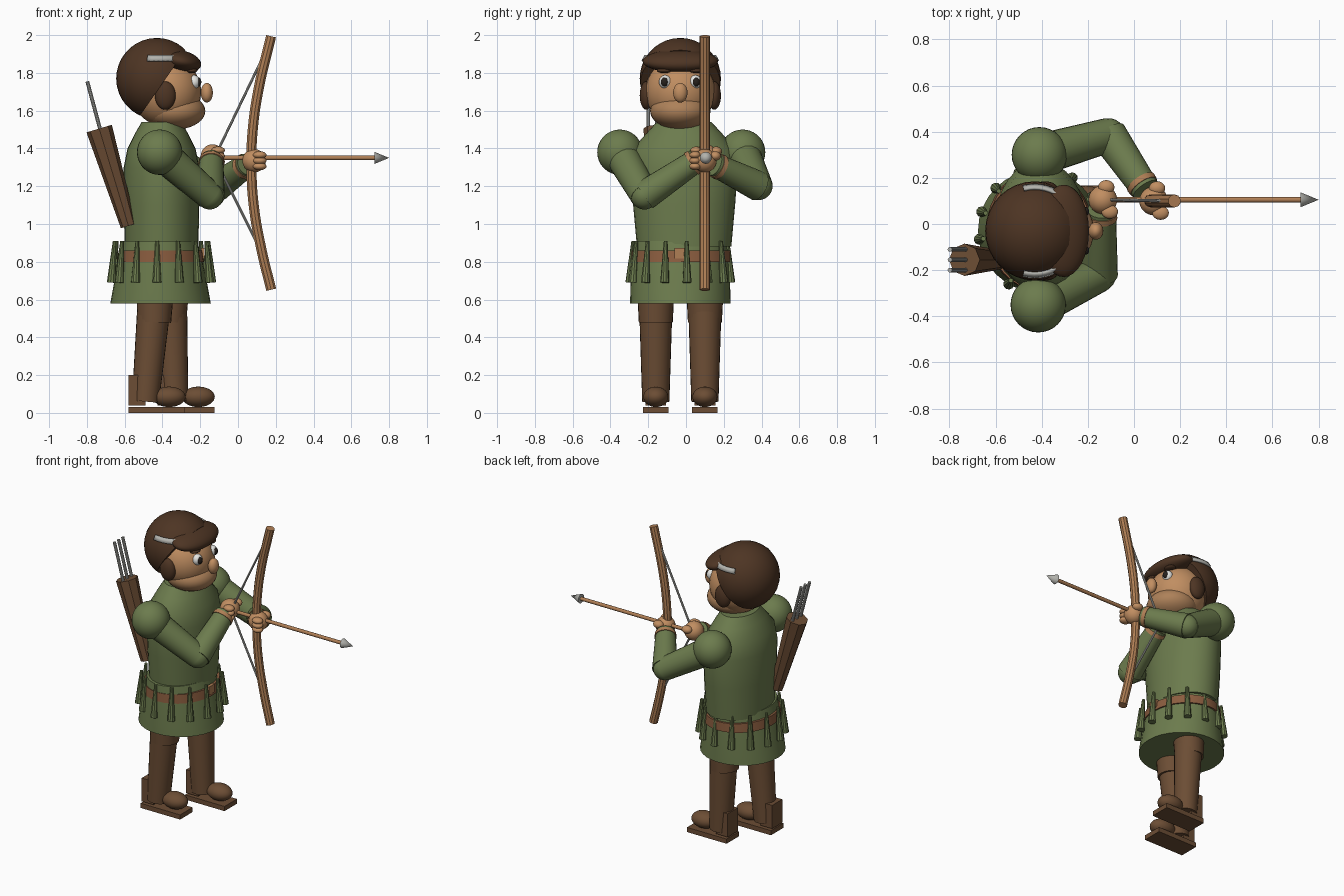
import bpy, bmesh
from math import pi, sin, cos, radians
from mathutils import Vector, Matrix

if "Cube" in bpy.data.objects:
    bpy.data.objects.remove(bpy.data.objects["Cube"])

made = []


def material(name, r, g, b):
    m = bpy.data.materials.new(name)
    m.use_nodes = True
    m.diffuse_color = (r, g, b, 1)
    node = next(n for n in m.node_tree.nodes if n.type == 'BSDF_PRINCIPLED')
    node.inputs["Base Color"].default_value = (r, g, b, 1)
    return m


green = material("tunic green", .15, .2, .075)
brown = material("leather brown", .15, .075, .035)
dark = material("hair brown", .075, .035, .017)
skin = material("skin", .53, .27, .12)
stubble = material("stubble skin", .42, .22, .1)
wood = material("wood", .43, .21, .09)
grey = material("pale grey", .45, .45, .42)
white = material("eye white", .85, .85, .82)
black = material("pupil black", .02, .015, .012)
belt_tan = material("belt tan", .26, .11, .05)


def finish(name, bm, mat):
    bmesh.ops.recalc_face_normals(bm, faces=bm.faces)
    me = bpy.data.meshes.new(name)
    bm.to_mesh(me)
    bm.free()
    me.materials.append(mat)
    ob = bpy.data.objects.new(name, me)
    bpy.context.collection.objects.link(ob)
    made.append(ob)
    return ob


def ball(name, pos, size, mat, tilt=0, cut=None):
    """Ellipsoid, optionally tilted about y and cut by a plane."""
    size = size if isinstance(size, tuple) else (size,) * 3
    bm = bmesh.new()
    bmesh.ops.create_uvsphere(bm, u_segments=32, v_segments=18, radius=1)
    bm.transform(Matrix.Translation(pos) @ Matrix.Rotation(tilt, 4, 'Y')
                 @ Matrix.Diagonal((*size, 1)))
    if cut:
        bmesh.ops.bisect_plane(bm, geom=bm.verts[:] + bm.edges[:] + bm.faces[:],
                               plane_co=cut[0], plane_no=cut[1], clear_outer=True)
        bmesh.ops.holes_fill(bm, edges=[e for e in bm.edges if e.is_boundary])
    return finish(name, bm, mat)


def tube(name, a, b, r1, r2, mat, sides=24):
    """Capped, tapered cylinder from a to b."""
    a, b = Vector(a), Vector(b)
    bm = bmesh.new()
    bmesh.ops.create_cone(bm, cap_ends=True, segments=sides, radius1=r1, radius2=r2,
                          depth=(b - a).length)
    turn = (b - a).to_track_quat('Z', 'Y').to_matrix().to_4x4()
    bm.transform(Matrix.Translation((a + b) / 2) @ turn)
    return finish(name, bm, mat)


def box(name, pos, size, mat):
    bm = bmesh.new()
    bmesh.ops.create_cube(bm, size=1)
    bm.transform(Matrix.Translation(pos) @ Matrix.Diagonal((*size, 1)))
    return finish(name, bm, mat)


def loft(name, rings, cx, cy, mat, sides=32):
    """Stack of ellipses given as (z, radius x, radius y)."""
    bm = bmesh.new()
    loops = [[bm.verts.new((cx + rx * cos(2 * pi * i / sides),
                            cy + ry * sin(2 * pi * i / sides), z))
              for i in range(sides)] for z, rx, ry in rings]
    for lo, hi in zip(loops, loops[1:]):
        for i in range(sides):
            j = (i + 1) % sides
            bm.faces.new((lo[i], lo[j], hi[j], hi[i]))
    bm.faces.new(loops[0])
    bm.faces.new(loops[-1])
    return finish(name, bm, mat)


# Tunic, skirt, belt
loft("tunic", [(.88, .195, .25), (1.1, .2, .27), (1.3, .2, .285), (1.4, .18, .27),
               (1.48, .14, .2), (1.54, .105, .145)], -.405, -.01, green)
loft("skirt", [(.58, .266, .266), (.75, .235, .262), (.91, .195, .25)], -.41, -.03, green)
loft("belt", [(.8, .231, .264), (.86, .222, .262)], -.41, -.025, belt_tan)
box("buckle", (-.187, -.03, .845), (.02, .06, .055), wood)

# Hanging tassels around the waist
for k in range(14):
    t = 2 * pi * (k + .3) / 14
    c, s = cos(t), sin(t)
    tube("tassel", (-.405 + .268 * c, -.03 + .268 * s, .69),
         (-.405 + .25 * c, -.03 + .25 * s, .91), .024, .01, green, 10)

# Legs and shoes
for side, y, top, foot in (("right", -.16, -.44, -.49), ("left", .1, -.36, -.335)):
    tube(side + "_leg", (foot, y, .06), (top, y, .62), .072, .09, brown)
    tube(side + "_knee_cuff", (top - .004, y, .48), (top, y, .6), .09, .096, brown)
    box(side + "_heel", (foot - .045, y, .12), (.09, .11, .16), brown)
    box(side + "_sole", (foot + .06, y, .016), (.3, .135, .032), brown)
    ball(side + "_shoe", (foot + .125, y, .085), (.087, .066, .054), brown)

# Arms, cuffs, hands
arms = (("right", (-.415, -.35, 1.38), (-.15, -.22, 1.15), (-.14, .06, 1.34), (-.135, .105, 1.36)),
        ("left", (-.41, .3, 1.38), (-.11, .385, 1.2), (.05, .15, 1.315), (.085, .1, 1.335)))
for side, shoulder, elbow, wrist, hand in arms:
    ball(side + "_shoulder", shoulder, .12, green)
    tube(side + "_upper_arm", shoulder, elbow, .09, .075, green)
    tube(side + "_forearm", elbow, wrist, .08, .062, green)
    ball(side + "_elbow", elbow, .073, green)
    e, w = Vector(elbow), Vector(wrist)
    d = (w - e).normalized()
    tube(side + "_cuff", w - d * .04, w - d * .015, .069, .067, wood)
    ball(side + "_hand", hand, (.062, .062, .062), skin)
    h = Vector(hand)
    for k in range(3):
        ball(side + "_finger", h + Vector((.03, -.052, .03 - .03 * k)), (.036, .03, .02), skin)
    ball(side + "_thumb", h + Vector((.015, .055, .025)), (.035, .03, .025), skin)

# Head
head_y = -.03
ball("face", (-.38, head_y, 1.7), .185, skin)
ball("jaw", (-.335, head_y, 1.598), (.162, .16, .098), stubble)
ball("nose", (-.165, head_y, 1.695), (.032, .038, .052), skin)
ball("hair", (-.43, head_y, 1.77), .215, dark,
     cut=((-.41, head_y, 1.73), (.82, 0, -.57)))
ball("fringe", (-.305, head_y, 1.862), (.112, .2, .058), dark, tilt=radians(12))
for s in (-1, 1):
    ball("sideburn", (-.385, head_y + s * .18, 1.68), (.055, .035, .075), dark)
    ball("eye", (-.232, head_y + s * .08, 1.752), (.031, .033, .036), white)
    ball("pupil", (-.21, head_y + s * .084, 1.752), (.016, .019, .024), black)
    ball("eyebrow", (-.245, head_y + s * .085, 1.812), (.03, .04, .013), dark)
    # Curved metal strip on the hair
    bm = bmesh.new()
    pairs = []
    for k in range(9):
        t = radians(48 + 57 * k / 8) * s
        pairs.append([bm.verts.new((-.43 + r * cos(t), head_y + r * sin(t), z))
                      for r, z in ((.2, 1.863), (.183, 1.893))])
    for p, q in zip(pairs, pairs[1:]):
        bm.faces.new((p[0], q[0], q[1], p[1]))
    strip = finish("hair_band", bm, grey)
    mod = strip.modifiers.new("thickness", 'SOLIDIFY')
    mod.thickness = .012
    mod.offset = 0

# Bow
curve = bpy.data.curves.new("bow_path", 'CURVE')
curve.dimensions = '3D'
curve.bevel_depth = .028
curve.bevel_resolution = 3
curve.use_fill_caps = True
curve.resolution_u = 5
path = [(.176, .652), (.124, .865), (.083, 1.1), (.071, 1.32), (.078, 1.5), (.108, 1.71), (.175, 1.994)]
spline = curve.splines.new('BEZIER')
spline.bezier_points.add(len(path) - 1)
for p, (x, z) in zip(spline.bezier_points, path):
    p.co = (x, .1, z)
    p.handle_left_type = p.handle_right_type = 'AUTO'
helper = bpy.data.objects.new("bow_path", curve)
bpy.context.collection.objects.link(helper)
bpy.context.view_layer.update()
bow_mesh = bpy.data.meshes.new_from_object(
    helper.evaluated_get(bpy.context.evaluated_depsgraph_get()))
bpy.data.objects.remove(helper)
bow_mesh.materials.clear()
bow_mesh.materials.append(wood)
bow = bpy.data.objects.new("bow", bow_mesh)
bpy.context.collection.objects.link(bow)
made.append(bow)

# Bowstring and nocked arrow
nock = (-.125, .105, 1.35)
for end in ((.14, .1, 1.9), (.13, .1, .84)):
    tube("bowstring", nock, end, .007, .007, grey, 8)
tube("arrow_shaft", nock, (.73, .105, 1.35), .012, .012, wood, 12)
tube("arrow_head", (.722, .105, 1.35), (.8, .105, 1.35), .032, 0, grey, 12)

# Quiver with spare arrows
tube("quiver", (-.58, -.155, .99), (-.735, -.155, 1.505), .042, .07, brown, 8)
for y in (-.2, -.155, -.11):
    tube("spare_arrow", (-.7, y, 1.39), (-.798, y, 1.755), .01, .01, grey, 10)

# Smooth shading with sharp edges kept
bpy.ops.object.select_all(action='DESELECT')
for ob in made:
    ob.select_set(True)
bpy.context.view_layer.objects.active = made[0]
bpy.ops.object.shade_smooth_by_angle(angle=radians(35))
